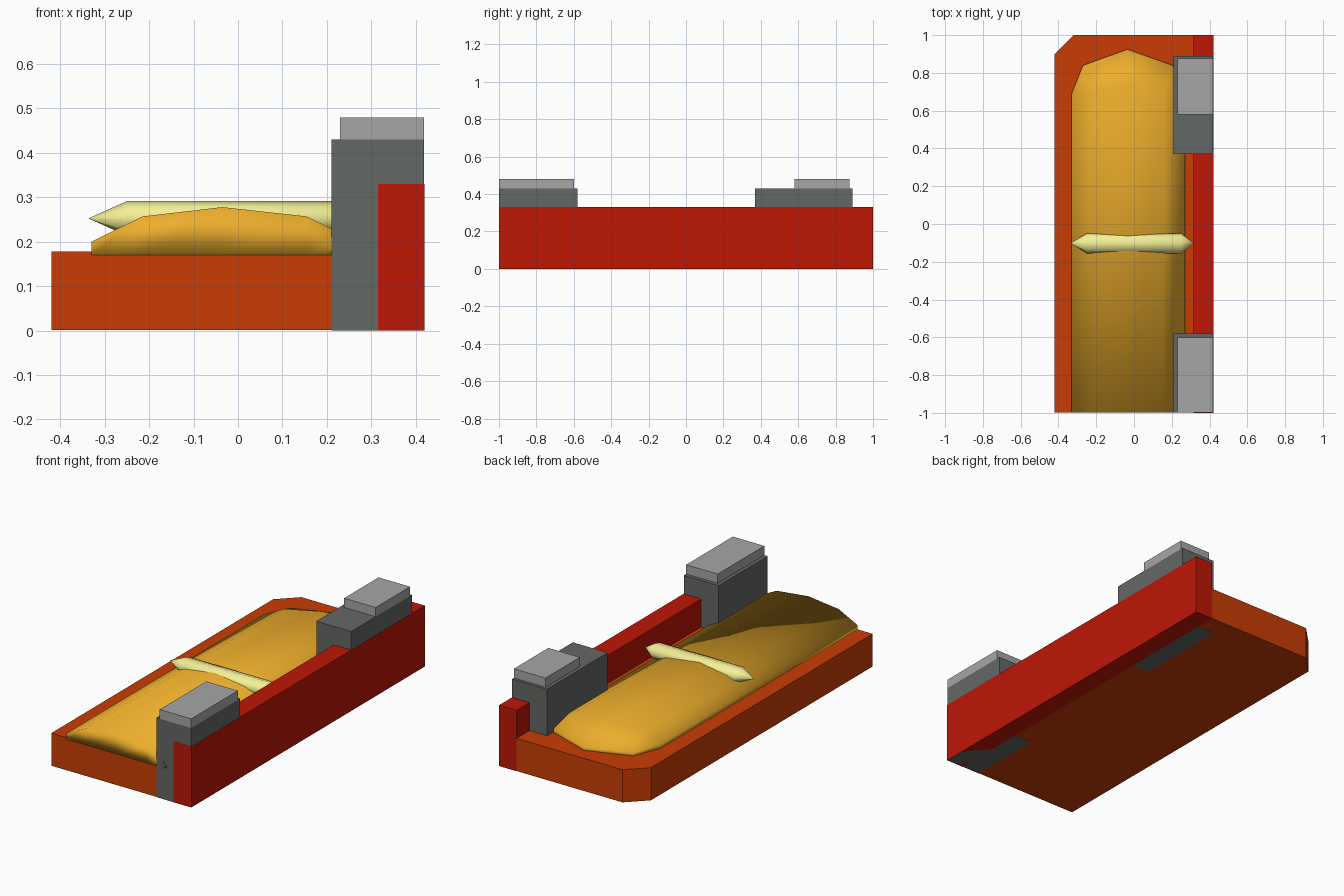
import bpy, math

if "Cube" in bpy.data.objects:
    bpy.data.objects.remove(bpy.data.objects["Cube"])


def material(name, rgb):
    # display colour (0-255) to linear diffuse colour
    m = bpy.data.materials.new(name)
    m.diffuse_color = [(c / 255) ** 2.2 for c in rgb] + [1]
    m.use_nodes = True
    m.node_tree.nodes["Principled BSDF"].inputs["Base Color"].default_value = m.diffuse_color
    return m


ORANGE = material("orange_red", (200, 63, 13))
RED = material("red", (188, 29, 14))
AMBER = material("amber", (236, 172, 48))
CREAM = material("cream", (245, 240, 150))
DARK = material("dark_grey", (100, 104, 101))
LIGHT = material("light_grey", (165, 165, 165))


def mesh_object(name, verts, faces, mat, smooth=False):
    me = bpy.data.meshes.new(name)
    me.from_pydata(verts, [], faces)
    me.materials.append(mat)
    for p in me.polygons:
        p.use_smooth = smooth
    ob = bpy.data.objects.new(name, me)
    bpy.context.collection.objects.link(ob)
    return ob


def loft(name, rings, mat, smooth=False):
    # skin equal-length closed rings and cap both ends
    n = len(rings[0])
    verts = [v for r in rings for v in r]
    faces = [tuple(reversed(range(n)))]
    for k in range(len(rings) - 1):
        for i in range(n):
            j = (i + 1) % n
            faces.append((k * n + i, k * n + j, k * n + n + j, k * n + n + i))
    faces.append(tuple(range(len(verts) - n, len(verts))))
    return mesh_object(name, verts, faces, mat, smooth)


def prism(name, outline, z0, z1, mat):
    return loft(name, [[(x, y, z) for x, y in outline] for z in (z0, z1)], mat)


def box(name, x0, x1, y0, y1, z0, z1, mat):
    return prism(name, [(x0, y0), (x1, y0), (x1, y1), (x0, y1)], z0, z1, mat)


# base slab with one clipped corner, and the raised side wall
prism("base", [(-0.42, -0.998), (0.315, -0.998), (0.315, 1), (-0.32, 1), (-0.42, 0.9)],
      0.001, 0.178, ORANGE)
box("side_wall", 0.315, 0.42, -1, 1, 0, 0.33, RED)

# grey blocks with lighter caps
for label, y0, y1, c0, c1 in (("front", -0.999, -0.58, -0.999, -0.6),
                              ("back", 0.37, 0.89, 0.58, 0.875)):
    box(label + "_block", 0.21, 0.419, y0, y1, 0, 0.43, DARK)
    box(label + "_cap", 0.23, 0.419, c0, c1, 0.43, 0.48, LIGHT)

# domed cushion: faceted arch section, sloping to a pointed back edge
# columns: x at crest, z at crest, y where crest ends, x and y of back edge
columns = [(-0.33, 0.200, 0.69, -0.33, 0.69),
           (-0.215, 0.257, 0.70, -0.27, 0.84),
           (-0.035, 0.278, 0.74, -0.035, 0.925),
           (0.155, 0.257, 0.70, 0.205, 0.84),
           (0.27, 0.200, 0.69, 0.27, 0.69)]
verts = []
for x, z, yc, xe, ye in columns:
    verts += [(x, -0.999, 0.17), (x, -0.999, z), (x, yc, z),
              (xe, ye, 0.195 if ye > 0.7 else z), (xe, ye, 0.17)]
faces = []
for c in range(4):
    a, b = c * 5, c * 5 + 5
    for i in range(5):
        j = (i + 1) % 5
        if c in (0, 3) and i == 2:      # outer columns collapse to a triangle
            tri = (a + 2, b + 2, b + 3) if c == 0 else (a + 2, b + 2, a + 3)
            faces.append(tri)
        else:
            lo, hi = i, j
            q = [a + lo, b + lo, b + hi, a + hi]
            if c == 0:
                q = [2 if v == 3 else v for v in q]
            if c == 3:
                q = [22 if v == 23 else v for v in q]
            faces.append(tuple(q))
faces += [(0, 1, 2, 4), (24, 22, 21, 20)]
mesh_object("cushion", verts, faces, AMBER, True)

# cross strap: flattened tube with pointed ends
rings = []
for x, s in ((-0.335, 0.02), (-0.25, 1), (0.25, 1), (0.315, 0.02)):
    rings.append([(x, -0.102 + 0.053 * s * math.cos(math.tau * i / 8),
                   0.2525 + 0.039 * s * math.sin(math.tau * i / 8)) for i in range(8)])
loft("cross_strap", rings, CREAM, True)
